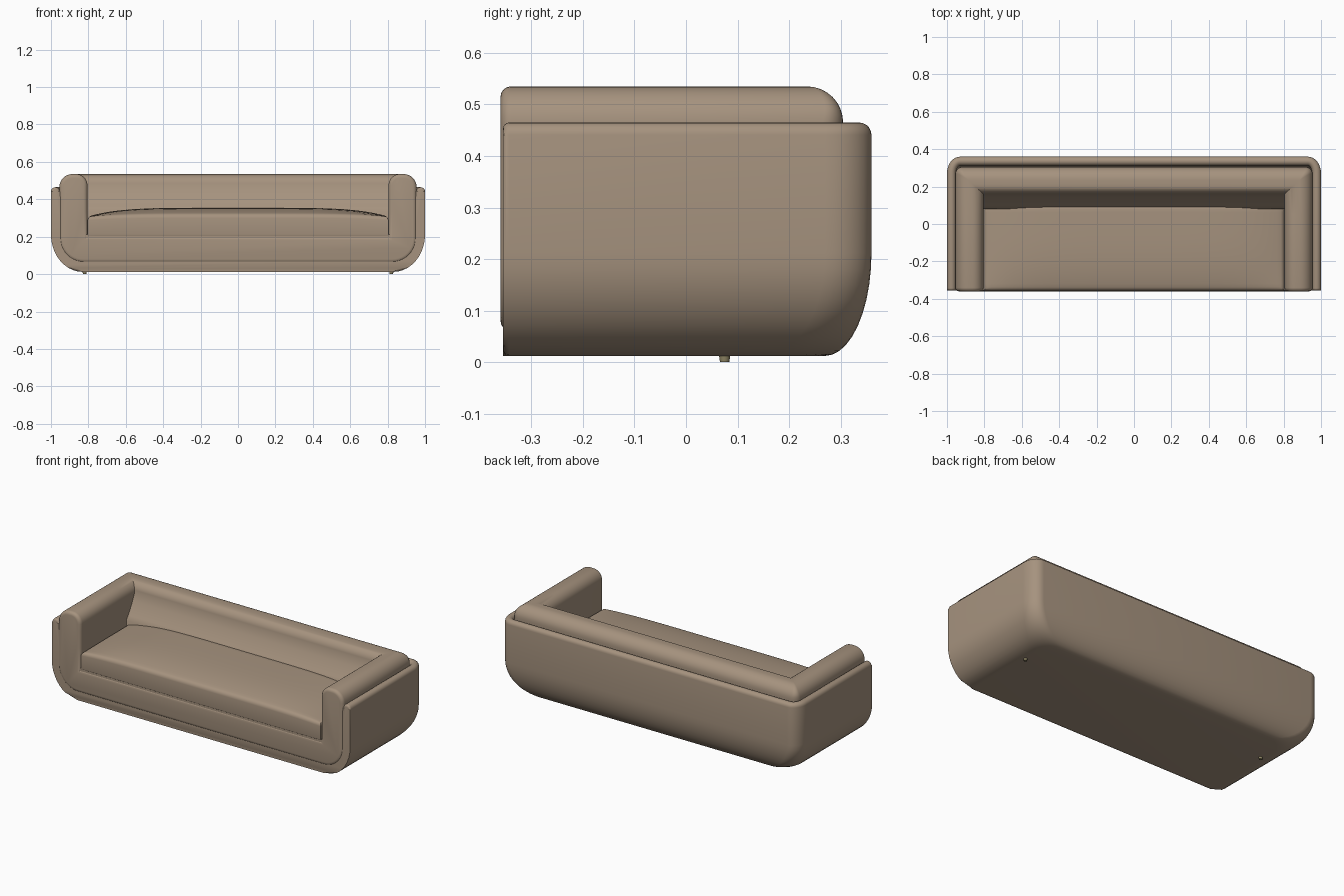
import bpy, bmesh
from math import sin, cos, pi, radians

cube = bpy.data.objects.get("Cube")
if cube:
    bpy.data.objects.remove(cube, do_unlink=True)


def material(name, rgb):
    m = bpy.data.materials.new(name)
    m.use_nodes = True
    m.diffuse_color = (*rgb, 1)
    bsdf = m.node_tree.nodes["Principled BSDF"]
    bsdf.inputs["Base Color"].default_value = (*rgb, 1)
    bsdf.inputs["Roughness"].default_value = 0.8
    return m


fabric = material("taupe fabric", (0.38, 0.29, 0.21))
olive = material("olive foot", (0.28, 0.24, 0.13))


def finish(name, bm, mat, angle=40):
    bmesh.ops.remove_doubles(bm, verts=bm.verts, dist=0.0002)
    bmesh.ops.recalc_face_normals(bm, faces=bm.faces)
    mesh = bpy.data.meshes.new(name)
    bm.to_mesh(mesh)
    bm.free()
    mesh.materials.append(mat)
    ob = bpy.data.objects.new(name, mesh)
    bpy.context.collection.objects.link(ob)
    bpy.ops.object.select_all(action='DESELECT')
    ob.select_set(True)
    bpy.context.view_layer.objects.active = ob
    bpy.ops.object.shade_smooth_by_angle(angle=radians(angle))
    return ob


def skin(bm, rows):
    """Join neighbouring rows of points with quads and return the vertices."""
    grid = [[bm.verts.new(p) for p in row] for row in rows]
    for a, b in zip(grid, grid[1:]):
        for i in range(len(a) - 1):
            bm.faces.new((a[i], a[i + 1], b[i + 1], b[i]))
    return grid


def soften(bm, edges, width):
    bmesh.ops.bevel(bm, geom=list(edges), offset=width, segments=4,
                    profile=0.5, affect='EDGES', clamp_overlap=True)


def arc(n, start=0.0, end=pi / 2):
    return [start + (end - start) * i / n for i in range(n + 1)]


FRONT, BACK, TOP = -0.355, 0.36, 0.465

# Outer shell: U-shaped outlines stacked from the rounded base to the rim
def outline(dx, dy, z, rx, ry):
    w, b = 1 - dx, BACK - dy
    half = [(w, FRONT, z)]
    half += [(w - rx + rx * cos(a), b - ry + ry * sin(a), z) for a in arc(8)]
    return half + [(-x, y, h) for x, y, h in reversed(half)]


rings = []
for a in arc(10):
    k = 1 - sin(a)
    rings.append(outline(0.17 * k, 0.09 * k, 0.012 + 0.2 * (1 - cos(a)),
                         0.07 + 0.05 * k, 0.09 + 0.03 * k))
rim = 0.024
for a in arc(10, 0, pi):
    d = rim * (1 - cos(a))
    rings.append(outline(d, d, TOP - rim + rim * sin(a), 0.07 - d, 0.09 - d))
rings.append(outline(0.05, 0.06, 0.2, 0.02, 0.03))

bm = bmesh.new()
g = skin(bm, rings)
bm.faces.new(g[0])
bm.faces.new(g[-1])
front = bm.faces.new([r[0] for r in g] + [r[-1] for r in reversed(g)])
soften(bm, front.edges, 0.012)
finish("outer_shell", bm, fabric)

# Padding section: arm x, back y, shared height and corner radius
section = [(0.955, 0.305, 0.2, 0.04)]
for a in arc(8):
    section.append((0.885 + 0.07 * cos(a), 0.235 + 0.07 * cos(a),
                    0.465 + 0.07 * sin(a), 0.04 * (1 - a / pi * 2)))
for a in arc(8):
    section.append((0.865 - 0.06 * sin(a), 0.215 - 0.055 * sin(a),
                    0.475 + 0.06 * cos(a), 0))
for y, z in ((0.14, 0.43), (0.118, 0.39), (0.098, 0.36), (0.08, 0.335), (0.08, 0.2)):
    section.append((0.805, y, z, 0))

# Front padding: one continuous U running up both arms
JOIN = 0.05
r = 0.13
half = [(0.955 - r + r * sin(a), 0.06 + r - r * cos(a)) for a in arc(10)]
half += [(x, z) for x, y, z, c in section]
profile = half + [(-x, z) for x, z in reversed(half)]
bm = bmesh.new()
rows = [[(x, y, z) for x, z in profile + profile[:1]] for y in (-0.36, JOIN)]
skin(bm, rows)
bmesh.ops.remove_doubles(bm, verts=bm.verts, dist=0.0002)
bm.verts.ensure_lookup_table()
bm.edges.ensure_lookup_table()
rim_edges = [e for e in bm.edges if all(v.co.y < -0.3 for v in e.verts)]
bmesh.ops.contextual_create(bm, geom=rim_edges)
soften(bm, [e for e in bm.edges if all(v.co.y < -0.3 for v in e.verts)], 0.02)
finish("front_and_arm_padding", bm, fabric)

# Back padding: the same section turned around both rear corners
rows = [[(x, JOIN, z) for x, y, z, c in section]]
for a in arc(6):
    rows.append([(x - c + c * cos(a), y - c + c * sin(a), z) for x, y, z, c in section])
rows += [[(-x, y, z) for x, y, z in row] for row in reversed(rows)]
bm = bmesh.new()
skin(bm, rows)
finish("back_padding", bm, fabric)

# Seat cushion: crowned top that drops towards the arms and the front
NX, NY = 40, 12
rows = []
for j in range(NY + 1):
    f = 1 - j / NY
    row = []
    for i in range(NX + 1):
        u = 2 * i / NX - 1
        crown = 0.035 * (1 - abs(u) ** 5) * (1 - f ** 4) + 0.012 * (1 - abs(u) ** 5)
        row.append((0.804 * u, 0.1 - 0.457 * f, 0.308 + crown))
    rows.append(row)
bm = bmesh.new()
skin(bm, rows)
border = [e for e in bm.edges if e.is_boundary]
ext = bmesh.ops.extrude_edge_only(bm, edges=border)["geom"]
for v in ext:
    if isinstance(v, bmesh.types.BMVert):
        v.co.z = 0.203
bmesh.ops.recalc_face_normals(bm, faces=bm.faces)
soften(bm, border, 0.02)
low = [e for e in bm.edges if e.is_boundary]
bmesh.ops.contextual_create(bm, geom=low)
soften(bm, [e for e in bm.edges if all(v.co.z < 0.204 for v in e.verts)], 0.008)
finish("seat_cushion", bm, fabric)

# Small feet
for side, sx in (("left", 1), ("right", -1)):
    bm = bmesh.new()
    bmesh.ops.create_cone(bm, cap_ends=True, segments=12, radius1=0.009,
                          radius2=0.012, depth=0.02)
    bmesh.ops.translate(bm, verts=bm.verts, vec=(0.82 * sx, 0.075, 0.01))
    finish(side + "_foot", bm, olive)
